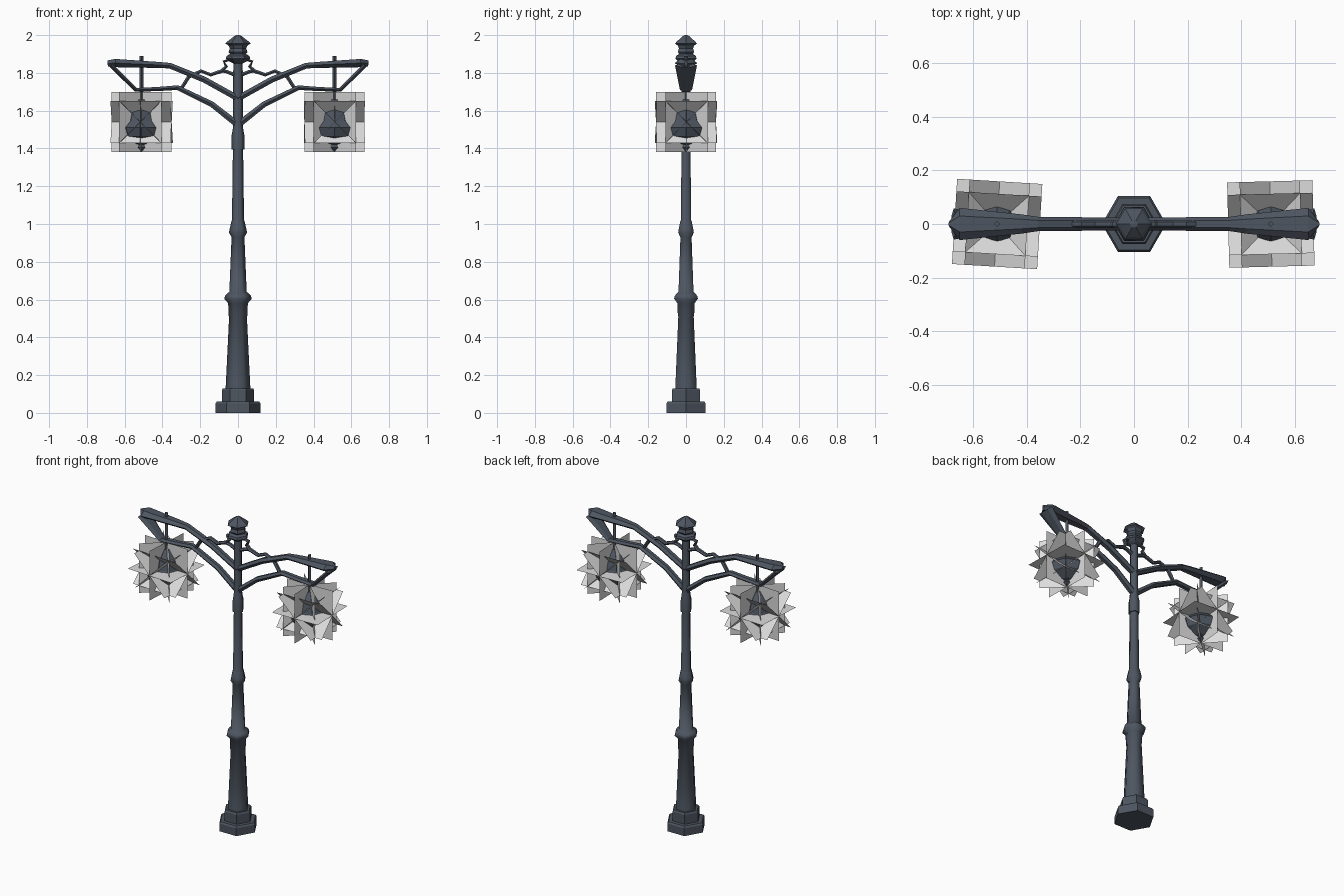
import bpy, bmesh, math
from mathutils import Matrix, Vector

if "Cube" in bpy.data.objects:
    bpy.data.objects.remove(bpy.data.objects["Cube"])


def material(name, rgb):
    m = bpy.data.materials.new(name)
    m.diffuse_color = (*rgb, 1)
    m.use_nodes = True
    m.node_tree.nodes["Principled BSDF"].inputs["Base Color"].default_value = m.diffuse_color
    return m


IRON = material("blue_grey_iron", (0.075, 0.092, 0.118))
GLOW = material("pale_glow", (0.72, 0.72, 0.72))


def finish(bm, name, mat, smooth=None):
    bmesh.ops.recalc_face_normals(bm, faces=bm.faces)
    me = bpy.data.meshes.new(name)
    bm.to_mesh(me)
    bm.free()
    me.materials.append(mat)
    ob = bpy.data.objects.new(name, me)
    bpy.context.collection.objects.link(ob)
    if smooth:
        bpy.ops.object.select_all(action='DESELECT')
        ob.select_set(True)
        bpy.context.view_layer.objects.active = ob
        bpy.ops.object.shade_smooth_by_angle(angle=math.radians(smooth))
    return ob


def skin(rings, name, mat, smooth=None):
    """Join rings of points into a closed, capped surface."""
    bm = bmesh.new()
    vs = [[bm.verts.new(p) for p in r] for r in rings]
    n = len(vs[0])
    for a, b in zip(vs, vs[1:]):
        for i in range(n):
            j = (i + 1) % n
            bm.faces.new((a[i], a[j], b[j], b[i]))
    bm.faces.new(vs[0])
    bm.faces.new(vs[-1])
    return finish(bm, name, mat, smooth)


def lathe(profile, name, x=0, sides=6, smooth=None):
    rings = [[(x + r * math.cos(k * math.tau / sides), r * math.sin(k * math.tau / sides), z)
              for k in range(sides)] for r, z in profile]
    return skin(rings, name, IRON, smooth)


def strap(path, name, s):
    """Bar in the xz plane; each point is x, z, half width in y, half thickness."""
    pts = [Vector((p[0] * s, 0, p[1])) for p in path]
    rings = []
    for i, p in enumerate(pts):
        t = (pts[min(i + 1, len(pts) - 1)] - pts[max(i - 1, 0)]).normalized()
        up = Vector((-t.z, 0, t.x))
        w, h = path[i][2:]
        rings.append([p + Vector((0, w * math.cos(k * math.tau / 6), 0))
                      + up * h * math.sin(k * math.tau / 6) / 0.87 for k in range(6)])
    return skin(rings, name, IRON)


# Post: stepped foot, tapering shaft with collars, capped finial
lathe([(.12, 0), (.12, .05), (.112, .06), (.086, .06), (.086, .12), (.08, .13), (.055, .13)],
      "base")
lathe([(.066, .125), (.064, .16), (.047, .51), (.05, .515), (.052, .58), (.073, .605),
       (.068, .62), (.055, .635), (.046, .64), (.034, .93), (.048, .955), (.044, .975),
       (.036, 1.01), (.032, 1.02), (.027, 1.40)], "shaft", smooth=62)
lathe([(.034, 1.395), (.034, 1.47), (.028, 1.50), (.026, 1.53), (.025, 1.86)],
      "upper_shaft", smooth=62)
lathe([(.025, 1.85), (.045, 1.86), (.065, 1.875), (.06, 1.89), (.042, 1.90), (.05, 1.91),
       (.043, 1.93), (.05, 1.945), (.067, 1.955), (.055, 1.967), (.015, 1.998), (.004, 2.0)],
      "finial")

for s, side in ((1, "right"), (-1, "left")):
    # Arms: upper arm flares to a blunt point, lower arm bends up to meet it
    strap([(0, 1.665, .024, .016), (.18, 1.765, .025, .016), (.36, 1.838, .027, .015),
           (.42, 1.842, .036, .016), (.65, 1.852, .06, .022), (.69, 1.85, .008, .016)],
          "upper_arm_" + side, s)
    strap([(0, 1.525, .022, .017), (.14, 1.635, .022, .015), (.32, 1.722, .024, .013),
           (.42, 1.715, .026, .011), (.54, 1.71, .032, .011), (.672, 1.84, .058, .012)],
          "lower_arm_" + side, s)
    # Thin scroll between finial and lower arm
    strap([(.03, 1.875, .014, .006), (.075, 1.86, .014, .008), (.062, 1.835, .014, .009),
           (.085, 1.81, .014, .01), (.145, 1.79, .014, .009), (.195, 1.81, .014, .009),
           (.26, 1.78, .014, .01), (.305, 1.71, .014, .009)], "scroll_" + side, s)
    strap([(.02, 1.79, .014, .01), (.055, 1.805, .014, .009), (.085, 1.812, .014, .009)],
          "scroll_foot_" + side, s)
    # Hanging rod and lamp
    x = .51 * s
    lathe([(.011, 1.60), (.011, 1.89)], "hanger_" + side, x, 4)
    lathe([(.02, 1.66), (.035, 1.64), (.067, 1.60), (.082, 1.545), (.118, 1.51),
           (.1, 1.465), (.04, 1.425), (.018, 1.42), (.027, 1.405), (.004, 1.385)],
          "lamp_" + side, x, 8)
    # Glow: square sheets through the lamp centre, every 45 degrees about each axis
    bm = bmesh.new()
    turn = Matrix.Rotation(math.radians(1.5 if s > 0 else -3.5), 4, 'Z')
    place = Matrix.Translation((x, 0, 1.54)) @ turn
    flat = Matrix.Identity(4)
    upright = Matrix.Rotation(math.pi / 2, 4, 'X')
    sheets = [flat, upright, Matrix.Rotation(math.pi / 2, 4, 'Y')]
    for a in (math.pi / 4, -math.pi / 4):
        sheets += [Matrix.Rotation(a, 4, 'X'), Matrix.Rotation(a, 4, 'Y'),
                   Matrix.Rotation(a, 4, 'Z') @ upright]
    for m in sheets:
        bmesh.ops.create_grid(bm, x_segments=1, y_segments=1, size=.159, matrix=place @ m)
    finish(bm, "glow_" + side, GLOW)
